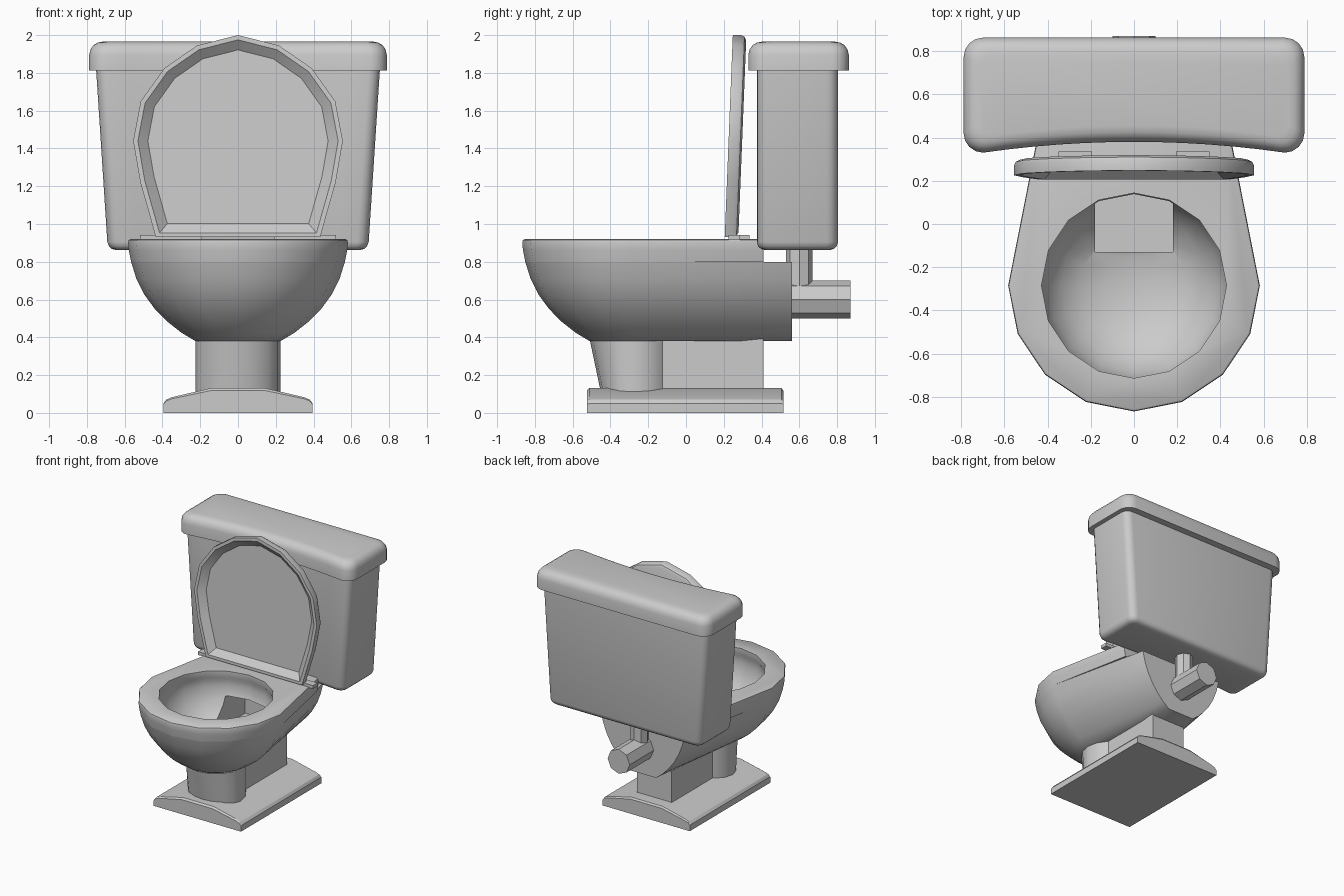
import bpy, bmesh, math
from mathutils import Vector

if "Cube" in bpy.data.objects:
    bpy.data.objects.remove(bpy.data.objects["Cube"])

CY = -0.285  # centre of the round bowl along y


def loft(name, rings, angle=35):
    """Closed solid through rings of equal point count."""
    bm = bmesh.new()
    vs = [[bm.verts.new(p) for p in ring] for ring in rings]
    n = len(vs[0])
    for a, b in zip(vs, vs[1:]):
        for i in range(n):
            j = (i + 1) % n
            bm.faces.new((a[i], a[j], b[j], b[i]))
    bm.faces.new(vs[0])
    bm.faces.new(vs[-1])
    bmesh.ops.recalc_face_normals(bm, faces=bm.faces)
    me = bpy.data.meshes.new(name)
    bm.to_mesh(me)
    bm.free()
    ob = bpy.data.objects.new(name, me)
    bpy.context.collection.objects.link(ob)
    smooth(ob, angle)
    return ob


def smooth(ob, angle=35):
    bpy.ops.object.select_all(action='DESELECT')
    ob.select_set(True)
    bpy.context.view_layer.objects.active = ob
    bpy.ops.object.shade_smooth_by_angle(angle=math.radians(angle))


def box(name, x0, x1, y0, y1, z0, z1):
    return loft(name, [[(x0, y0, z), (x1, y0, z), (x1, y1, z), (x0, y1, z)] for z in (z0, z1)])


def circle(r, z, n=16, cy=CY, front=1.0):
    """Ring with a corner pointing forward; front squashes the front half."""
    pts = []
    for i in range(n):
        a = 2 * math.pi * i / n
        c = math.cos(a)
        pts.append((r * math.sin(a), cy - r * c * (front if c > 0 else 1), z))
    return pts


def horseshoe(r, z, back_x, back_y):
    """Half circle at the front running straight to a square back."""
    pts = [(r * math.sin(a), CY - r * math.cos(a), z)
           for a in [math.pi * i / 8 for i in range(-4, 5)]]
    return pts + [(back_x, back_y, z), (-back_x, back_y, z)]


def mirror_outline(half):
    """Half outline starting and optionally ending on x = 0, closed over -x."""
    return half + [(-x, y) for x, y in reversed(half) if x > 1e-6]


def tank_ring(z, w, front, back, bow, r, inset=0.0):
    """Rounded rectangle whose front side is hollowed in plan."""
    w, front, back = w - inset, front + inset, back - inset
    r = max(r - inset * 0.5, 0.02)
    flat = w - r
    half = [(flat * i / 6, front + bow * (1 - (i / 6) ** 2)) for i in range(6)]
    for cy, start in ((front + r, -90), (back - r, 0)):
        for k in range(5):
            a = math.radians(start + 22.5 * k)
            half.append((flat + r * math.cos(a), cy + r * math.sin(a)))
    return [(x, y, z) for x, y in mirror_outline(half)]


def cut(ob, cutters, angle=35):
    for c in cutters:
        m = ob.modifiers.new("cut", 'BOOLEAN')
        m.operation, m.solver, m.object = 'DIFFERENCE', 'EXACT', c
        bpy.ops.object.select_all(action='DESELECT')
        ob.select_set(True)
        bpy.context.view_layer.objects.active = ob
        bpy.ops.object.modifier_apply(modifier=m.name)
    smooth(ob, angle)


# Floor plate: low gabled profile run front to back
plate = mirror_outline([(0.14, 0.132), (0.35, 0.083), (0.38, 0.07), (0.395, 0.05), (0.395, 0.0)])
loft("base_plate", [[(x, y, z * s) for x, z in plate]
                    for y, s in ((-0.525, 0.9), (-0.512, 1), (0.505, 1), (0.515, 0.9))], 25)

# Pedestal: round front column and square rear block
loft("pedestal_column", [circle(0.225, 0.09, front=0.72), circle(0.225, 0.39)])
box("pedestal_block", -0.155, 0.155, -0.25, 0.41, 0.1, 0.39)

# Bowl with trunk to the rear, and the rim deck above it
profile = [(0.225, 0.38), (0.3, 0.425), (0.375, 0.484), (0.44, 0.55), (0.495, 0.625),
           (0.538, 0.71), (0.566, 0.80)]
bowl = loft("bowl", [horseshoe(r, z, 0.12 + 0.26 * ((r - 0.225) / 0.341), 0.56) for r, z in profile])
rim = loft("rim", [horseshoe(r, z, r - 0.137, 0.41)
                   for r, z in ((0.566, 0.80), (0.578, 0.86), (0.582, 0.90), (0.579, 0.914), (0.57, 0.92))])

# Basin hollow and drain
basin = loft("basin_cutter", [circle(r, z) for r, z in (
    (0.428, 0.95), (0.428, 0.87), (0.44, 0.845), (0.435, 0.75), (0.40, 0.66),
    (0.34, 0.58), (0.25, 0.52), (0.14, 0.485), (0.04, 0.475))])
drain = box("drain_cutter", -0.18, 0.18, -0.13, 0.35, 0.482, 0.72)
cut(bowl, [basin, drain])
cut(rim, [basin])
for c in (basin, drain):
    bpy.data.objects.remove(c)

# Raised lid: dished panel leaning back slightly
lid_half = [(0, 2.0), (0.217, 1.945), (0.39, 1.825), (0.515, 1.65), (0.555, 1.44),
            (0.517, 1.22), (0.435, 0.93)]
lid_outline = mirror_outline(lid_half)


def lid_ring(scale, depth):
    ring = []
    for x, z in lid_outline:
        z = 1.44 + (z - 1.44) * scale
        ring.append((x * scale, 0.205 + 0.04 * (z - 0.93) + depth, z))
    return ring


loft("lid", [lid_ring(0.95, 0.072), lid_ring(0.985, 0.062), lid_ring(1, 0.045), lid_ring(1, 0),
             lid_ring(0.955, 0), lid_ring(0.86, 0.045)], 30)

# Lid hinges
for side, s in (("left", -1), ("right", 1)):
    box("hinge_bar_" + side, s * 0.19, s * 0.52, 0.225, 0.285, 0.915, 0.942)
    box("hinge_" + side, s * 0.195, s * 0.35, 0.25, 0.335, 0.91, 0.942)

# Water tank and its cover
loft("tank", [tank_ring(z, w, 0.375, 0.805, 0.035, 0.06, i) for z, w, i in (
    (0.862, 0.69, 0.045), (0.868, 0.69, 0.022), (0.882, 0.69, 0.007), (0.905, 0.692, 0),
    (1.83, 0.752, 0))])
loft("tank_cover", [tank_ring(z, 0.788, 0.33, 0.862, 0.05, 0.09, i) for z, i in (
    (1.812, 0), (1.895, 0), (1.925, 0.007), (1.948, 0.024), (1.96, 0.045), (1.966, 0.075))])

# Supply and waste pipes, eight-sided
loft("tank_pipe", [circle(0.07, z, 8, 0.6) for z in (0.62, 0.88)], 30)
loft("waste_pipe", [[(x, y, z + 0.6) for x, z, _ in circle(0.1, 0, 8, 0)] for y in (0.5, 0.87)], 30)
